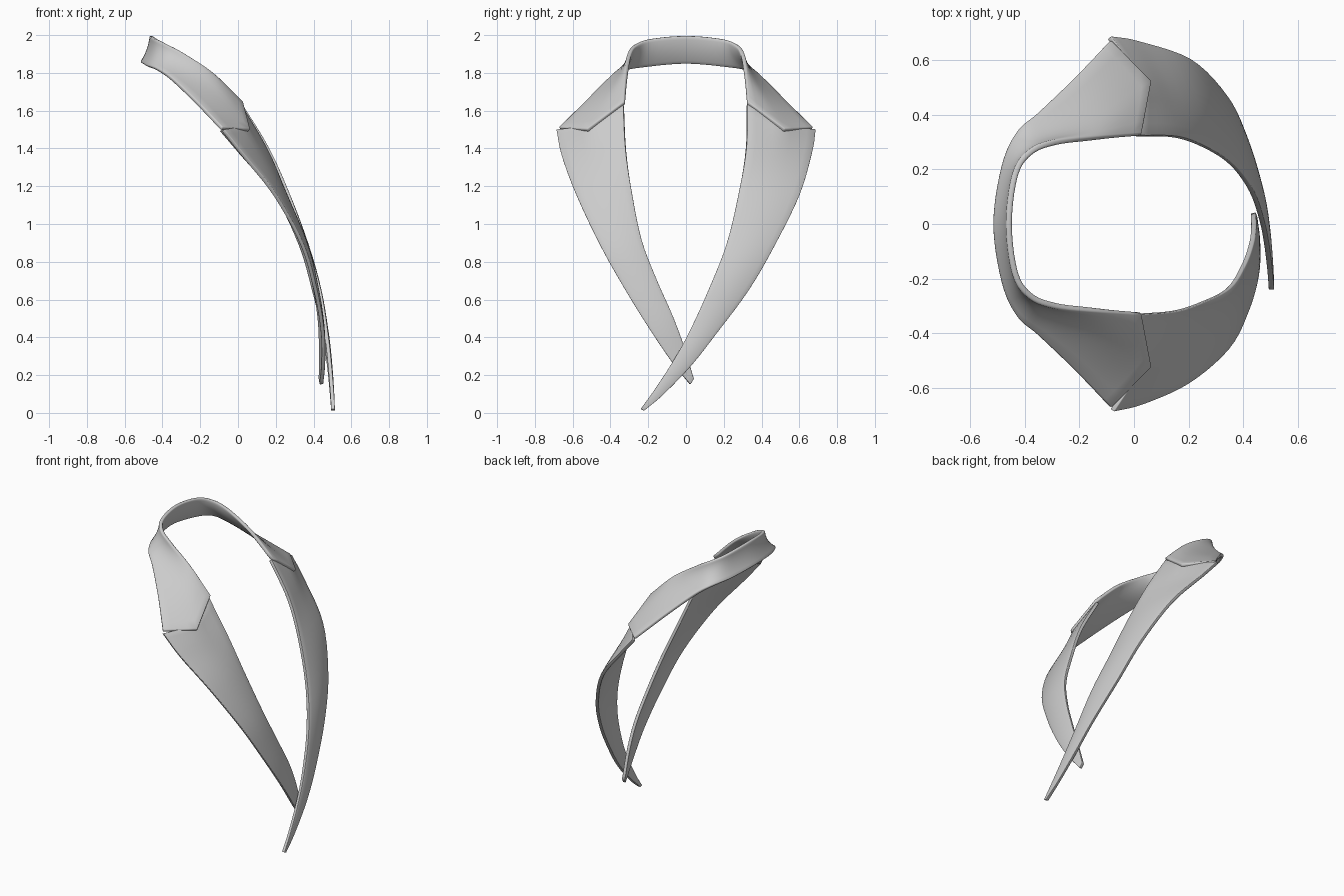
import bpy
from mathutils import Vector

if "Cube" in bpy.data.objects:
    bpy.data.objects.remove(bpy.data.objects["Cube"])


def catmull(pts, steps):
    """Smooth path through pts, steps samples per span."""
    p = [2 * pts[0] - pts[1]] + pts + [2 * pts[-1] - pts[-2]]
    out = []
    for i in range(1, len(p) - 2):
        a, b, c, d = p[i - 1:i + 3]
        for k in range(steps):
            t = k / steps
            out.append(0.5 * (2 * b + (c - a) * t + (2 * a - 5 * b + 4 * c - d) * t * t
                              + (3 * b - a - 3 * c + d) * t ** 3))
    return out + [pts[-1]]


def across(a, m, b, smooth, n=4):
    """Cross-section from a over m to b: kinked (0) to rounded (1)."""
    row = []
    for k in range(2 * n + 1):
        t = k / (2 * n)
        lin = a.lerp(m, 2 * t) if t < 0.5 else m.lerp(b, 2 * t - 1)
        quad = a * (1 - t) * (1 - 2 * t) + m * 4 * t * (1 - t) + b * t * (2 * t - 1)
        row.append(lin.lerp(quad, smooth))
    return row


def cloth(name, stations, kinked_ends, thickness, steps=5):
    """Loft a thick sheet through (inner, middle, outer) stations."""
    edges = [catmull([Vector(s[j]) for s in stations], steps) for j in range(3)]
    last = len(edges[0]) - 1
    verts, faces = [], []
    for i, (a, m, b) in enumerate(zip(*edges)):
        d = min(abs(i - e * last) for e in kinked_ends)
        verts += across(a, m, b, min(1, d / (1.5 * steps)))
    w = len(verts) // (last + 1)
    for i in range(last):
        for j in range(w - 1):
            q = i * w + j
            faces.append((q, q + 1, q + w + 1, q + w))
    me = bpy.data.meshes.new(name)
    me.from_pydata(verts, [], faces)
    ob = bpy.data.objects.new(name, me)
    bpy.context.collection.objects.link(ob)
    sol = ob.modifiers.new("thickness", 'SOLIDIFY')
    sol.thickness, sol.offset = thickness, 0
    bev = ob.modifiers.new("soft_rim", 'BEVEL')
    bev.width, bev.segments, bev.limit_method, bev.angle_limit = 0.007, 2, 'ANGLE', 1.0
    bpy.ops.object.select_all(action='DESELECT')
    ob.select_set(True)
    bpy.context.view_layer.objects.active = ob
    bpy.ops.object.shade_smooth_by_angle(angle=0.9)
    return ob


# Neck band: half from centre back to the notched front end, then mirrored
half = [
    ((-.457, 0, 1.995), (-.473, 0, 1.922), (-.508, 0, 1.852)),
    ((-.435, .18, 1.98), (-.445, .19, 1.91), (-.478, .21, 1.835)),
    ((-.38, .262, 1.952), (-.39, .282, 1.882), (-.425, .335, 1.815)),
    ((-.29, .298, 1.905), (-.30, .33, 1.825), (-.35, .405, 1.765)),
    ((-.14, .312, 1.80), (-.125, .405, 1.695), (-.22, .53, 1.642)),
    ((.022, .325, 1.64), (.060, .52, 1.495), (-.087, .67, 1.505)),
]
mirrored = [tuple((x, -y, z) for x, y, z in s) for s in half[:0:-1]]
cloth("neck_band", mirrored + half, (0, 1), 0.022)


def lapel(name, rows, bulge):
    """Rows of inner and outer edge points; the middle bulges outward."""
    st = []
    for i, (a, b) in enumerate(rows):
        m = (Vector(a) + Vector(b)) / 2
        m.x += bulge * (1 - i / (len(rows) - 1))
        if i == 0:
            m = Vector((0.035, m.y, 1.515))
        st.append((a, tuple(m), b))
    cloth(name, st, (0,), 0.02)


# Overlapping lapel on the +y side
lapel("lapel_over", [
    ((.015, .322, 1.63), (-.09, .682, 1.497)),
    ((.155, .318, 1.40), (.01, .665, 1.38)),
    ((.265, .278, 1.155), (.20, .60, 1.155)),
    ((.36, .215, .89), (.33, .47, .89)),
    ((.43, .12, .65), (.40, .33, .65)),
    ((.467, .015, .42), (.455, .155, .415)),
    ((.485, -.075, .26), (.48, .025, .25)),
    ((.497, -.17, .115), (.495, -.12, .10)),
    ((.503, -.24, .02), (.503, -.222, .012)),
], 0.025)

# Lapel lying underneath, on the -y side
lapel("lapel_under", [
    ((.01, -.33, 1.63), (-.08, -.682, 1.497)),
    ((.15, -.318, 1.39), (.03, -.655, 1.36)),
    ((.25, -.285, 1.155), (.195, -.58, 1.155)),
    ((.345, -.235, .91), (.34, -.455, .89)),
    ((.398, -.155, .70), (.41, -.32, .65)),
    ((.428, -.075, .52), (.447, -.19, .44)),
    ((.437, -.015, .36), (.452, -.075, .27)),
    ((.436, .040, .18), (.442, .022, .15)),
], 0.025)
